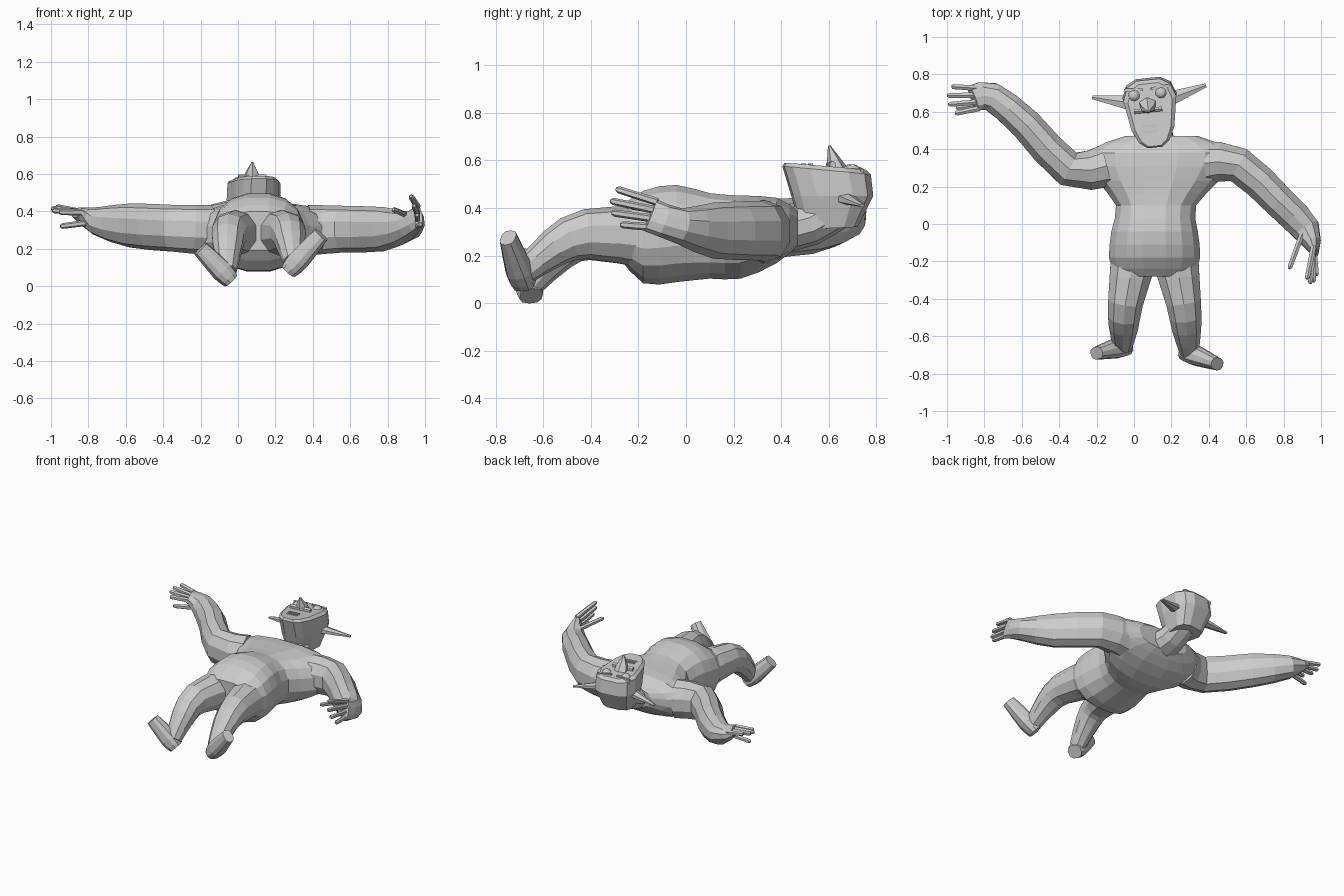
import bpy, bmesh, math
from mathutils import Vector, Matrix

if "Cube" in bpy.data.objects:
    bpy.data.objects.remove(bpy.data.objects["Cube"])

PIVOT = Matrix.Translation((0.09, 0.62, 0))
TURN = PIVOT @ Matrix.Rotation(math.radians(6), 4, 'Z') @ PIVOT.inverted()
SIDES = {"left": -1, "right": 1}


def make(name, bm, turn=None):
    if turn:
        bm.transform(turn)
    bmesh.ops.recalc_face_normals(bm, faces=bm.faces)
    me = bpy.data.meshes.new(name)
    bm.to_mesh(me)
    bm.free()
    ob = bpy.data.objects.new(name, me)
    bpy.context.collection.objects.link(ob)
    return ob


def loft(name, loops, turn=None):
    """Skin equal-length point loops and cap both ends."""
    bm = bmesh.new()
    rows = [[bm.verts.new(p) for p in loop] for loop in loops]
    for r0, r1 in zip(rows, rows[1:]):
        for i in range(len(r0)):
            bm.faces.new((r0[i - 1], r0[i], r1[i], r1[i - 1]))
    bm.faces.new(rows[0])
    bm.faces.new(rows[-1])
    return make(name, bm, turn)


def oval(sides, power):
    """Unit rounded-square outline."""
    for k in range(sides):
        a = 2 * math.pi * (k + 0.5) / sides
        yield [math.copysign(abs(f) ** power, f) for f in (math.cos(a), math.sin(a))]


def refine(rows):
    """Add a Catmull-Rom midpoint between neighbouring rows."""
    rows = [Vector(r) for r in rows]
    out = [rows[0]]
    for i in range(len(rows) - 1):
        p, q = rows[i], rows[i + 1]
        before, after = rows[max(i - 1, 0)], rows[min(i + 2, len(rows) - 1)]
        out += [(p + q) * 0.5625 - (before + after) * 0.0625, q]
    return out


def tube(name, path, radii, sides=10, power=0.95, up=(0, 0, 1), fine=False, turn=None):
    """Sweep an oval along a path; radii are (half width, half height)."""
    pts, rad = [Vector(p) for p in path], radii
    if fine:
        pts, rad = refine(path), refine(radii)
    loops = []
    for i, (p, r) in enumerate(zip(pts, rad)):
        t = (pts[min(i + 1, len(pts) - 1)] - pts[max(i - 1, 0)]).normalized()
        u = t.cross(Vector(up)).normalized()
        v = u.cross(t)
        loops.append([p + u * c * r[0] + v * s * r[1] for c, s in oval(sides, power)])
    return loft(name, loops, turn)


# Torso stations: y, underside z, top z, half width
stations = refine([(-0.28, 0.19, 0.40, 0.21), (-0.18, 0.08, 0.475, 0.248),
                   (-0.04, 0.085, 0.50, 0.235), (0.10, 0.10, 0.465, 0.218),
                   (0.23, 0.10, 0.455, 0.33), (0.38, 0.165, 0.445, 0.40),
                   (0.47, 0.24, 0.39, 0.20)])
body = loft("body", [[(0.11 + 0.08 * max(y, 0) + c * w, y, (lo + hi) / 2 + s * (hi - lo) / 2)
                      for c, s in oval(16, 0.85)] for y, lo, hi, w in stations])

# Arms: one raised, one lowered, ending in flat palms
arm = [(0.12, 0.135), (0.10, 0.125), (0.09, 0.118), (0.08, 0.075)]
limbs = [
    tube("left_arm", [(-0.15, 0.31, 0.30), (-0.35, 0.295, 0.31), (-0.575, 0.53, 0.325),
                      (-0.76, 0.68, 0.35), (-0.86, 0.67, 0.395)], arm + [(0.075, 0.03)], fine=True),
    tube("right_arm", [(0.38, 0.325, 0.30), (0.56, 0.315, 0.305), (0.78, 0.115, 0.305),
                       (0.92, -0.03, 0.325), (0.965, -0.15, 0.37)], arm + [(0.022, 0.072)], fine=True),
    tube("neck", [(0.11, 0.38, 0.30), (0.10, 0.52, 0.33), (0.09, 0.68, 0.42)],
         [(0.13, 0.09), (0.10, 0.09), (0.09, 0.08)], fine=True)]

# Legs and feet, toes turned outwards and up
leg = [(0.13, 0.13), (0.098, 0.105), (0.082, 0.082), (0.053, 0.055)]
foot = [(0.05, 0.045), (0.056, 0.058), (0.034, 0.045)]
for side, hip, knee, shin, ankle, toe in (
        ("left", (0.0, -0.18, 0.28), (-0.045, -0.42, 0.285), (-0.055, -0.54, 0.21),
         (-0.06, -0.65, 0.08), (-0.20, -0.69, 0.20)),
        ("right", (0.22, -0.18, 0.28), (0.265, -0.42, 0.29), (0.28, -0.55, 0.235),
         (0.295, -0.68, 0.13), (0.445, -0.748, 0.275))):
    limbs.append(tube(side + "_leg", [hip, knee, shin, ankle], leg, fine=True))
    heel = Vector(ankle) + Vector((-SIDES[side] * 0.022, 0, -0.05))
    limbs.append(tube(side + "_foot", [heel, heel.lerp(Vector(toe), 0.3), toe], foot,
                      power=0.8, fine=True))

# Fuse limbs into the torso
for limb in limbs:
    m = body.modifiers.new(limb.name, 'BOOLEAN')
    m.operation, m.object, m.solver = 'UNION', limb, 'EXACT'
bpy.context.view_layer.objects.active = body
for m in list(body.modifiers):
    bpy.ops.object.modifier_apply(modifier=m.name)
for limb in limbs:
    bpy.data.objects.remove(limb)


# Fingers and thumbs
def finger(name, a, b):
    a, b = Vector(a), Vector(b)
    tube(name, [a, a.lerp(b, 0.93), b], [(0.017, 0.017), (0.015, 0.015), (0.008, 0.008)], sides=6)


for i in range(4):
    bend = 0.015 * (i - 1.3) ** 2
    finger(f"left_finger_{i}", (-0.83, 0.725 - 0.036 * i, 0.395),
           (bend - 1, 0.735 - 0.048 * i, 0.425 - 0.01 * i))
    finger(f"right_finger_{i}", (0.96, -0.12, 0.425 - 0.036 * i),
           (0.925 + 0.017 * i, bend - 0.32, 0.48 - 0.05 * i))
finger("left_thumb", (-0.80, 0.64, 0.34), (-0.95, 0.62, 0.32))
finger("right_thumb", (0.90, -0.05, 0.38), (0.83, -0.24, 0.41))

# Head layers from skull to face: chin y, crown y, width, chin z, crown z
layers = [(0.485, 0.72, 0.72, 0.31, 0.32), (0.442, 0.785, 1.0, 0.45, 0.45),
          (0.404, 0.775, 0.98, 0.575, 0.54), (0.412, 0.755, 0.82, 0.59, 0.56)]
outline = [(0.148 * c * min(1, 0.64 + 0.3 * (s + 1)), (s + 1) / 2) for c, s in oval(12, 0.62)]
loft("head", [[(0.09 + x * w, y0 + (y1 - y0) * v, z0 + (z1 - z0) * v) for x, v in outline]
              for y0, y1, w, z0, z1 in layers], TURN)

# Flat pointed ears, eyes and brows
for side, s in SIDES.items():
    tube(side + "_ear", [(0.09 + s * 0.11, 0.66, 0.44), (0.09 + s * 0.305, 0.71, 0.41)],
         [(0.044, 0.026), (0.012, 0.006)], sides=6, turn=TURN)
    bm = bmesh.new()
    bmesh.ops.create_uvsphere(bm, u_segments=10, v_segments=6, radius=0.034,
                              matrix=Matrix.Translation((0.08 + s * 0.072, 0.695, 0.55)))
    make(side + "_eye", bm, TURN)
    tube(side + "_brow", [(0.08 + s * 0.02, 0.722, 0.56), (0.08 + s * 0.12, 0.73, 0.55)],
         [(0.010, 0.018)] * 2, sides=4, turn=TURN)

# Pointed nose, nostril ridge and lips
tube("nose", [(0.075, 0.635, 0.56), (0.075, 0.622, 0.60), (0.075, 0.603, 0.662)],
     [(0.05, 0.045), (0.04, 0.03), (0.006, 0.005)], sides=6, up=(0, 1, 0), turn=TURN)
tube("nostril_ridge", [(0.0, 0.61, 0.578), (0.15, 0.61, 0.578)], [(0.014, 0.02)] * 2,
     sides=6, turn=TURN)
for name, y in (("lower_lip", 0.495), ("upper_lip", 0.525)):
    tube(name, [(0.035, y, 0.58), (0.115, y, 0.58)], [(0.009, 0.009)] * 2, sides=4, turn=TURN)
